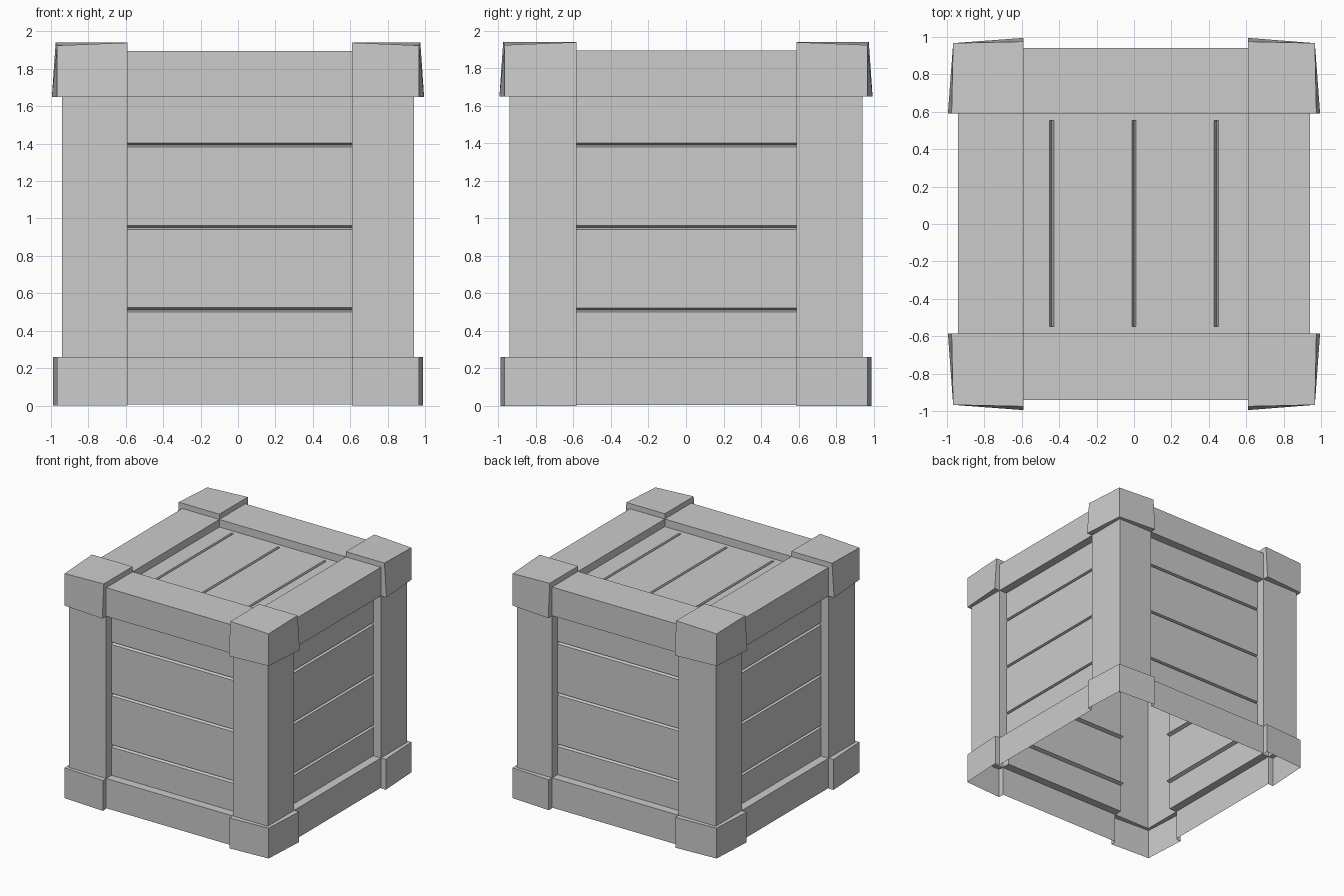
import bpy, bmesh
from mathutils import Matrix, Vector
from math import pi

if "Cube" in bpy.data.objects:
    bpy.data.objects.remove(bpy.data.objects["Cube"])

IN_X = {-1: -0.59, 1: 0.61}    # inner edges of the corner posts
IN_Y = {-1: -0.585, 1: 0.59}
BODY, SHEET = 0.942, 0.87      # frame surface and recessed panel surface
LOW, HIGH, RAIL_TOP, DECK = 0.26, 1.65, 1.895, 1.83
SIDE = {-1: ("left", "front"), 1: ("right", "back")}


def make(name, verts, faces, fix_normals=True, matrix=Matrix()):
    bm = bmesh.new()
    vs = [bm.verts.new(matrix @ Vector(v)) for v in verts]
    for f in faces:
        bm.faces.new([vs[i] for i in f])
    if fix_normals:
        bmesh.ops.remove_doubles(bm, verts=bm.verts, dist=0.0001)
        bmesh.ops.recalc_face_normals(bm, faces=bm.faces)
    me = bpy.data.meshes.new(name)
    bm.to_mesh(me)
    bm.free()
    ob = bpy.data.objects.new(name, me)
    bpy.context.collection.objects.link(ob)
    return ob


def sweep(name, profile, place, a, b):
    """Open sheet: profile points carried from a to b."""
    n = len(profile)
    verts = [place(p, t) for t in (a, b) for p in profile]
    make(name, verts, [(i, i + 1, n + i + 1, n + i) for i in range(n - 1)])


def panel(name, lo, hi, grooves, a, b, margin, matrix):
    """Sheet in local x/y facing +z, with V grooves along x."""
    prof, caps = [(lo, 0)], []
    for g in grooves:
        caps.append(len(prof))
        prof += [(g - 0.011, 0), (g, -0.035), (g + 0.011, 0)]
    prof.append((hi, 0))
    n = len(prof)
    a2, b2 = a + margin, b - margin
    verts = [(t, y, z) for t in (a2, b2) for y, z in prof]
    faces = [(i, n + i, n + i + 1, i + 1) for i in range(n - 1)]
    for c in caps:
        faces += [(c, c + 1, c + 2), (n + c + 2, n + c + 1, n + c)]
    if margin:
        for s, e in ((a, a2), (b2, b)):
            k = len(verts)
            verts += [(s, lo, 0), (e, lo, 0), (e, hi, 0), (s, hi, 0)]
            faces.append((k, k + 1, k + 2, k + 3))
    make(name, verts, faces, False, matrix)


def cap(name, sx, sy, top):
    """Tapered corner cap with short returns down to the frame."""
    zi, zo = (HIGH, RAIL_TOP) if top else (LOW, 0)

    def flare(other, k):
        if other:
            return 0.967
        return (0.975 if k else 0.995) if top else 0.988

    def outer(i, j, k):
        z = (1.925 if i and j else 1.94) if top else 0
        return (sx * flare(j, k) if i else IN_X[sx],
                sy * flare(i, k) if j else IN_Y[sy], z if k else zi)

    def inner(i, j, k):
        return (sx * BODY if i else IN_X[sx], sy * BODY if j else IN_Y[sy], zo if k else zi)

    verts, faces = [], []

    def quad(*pts):
        faces.append(tuple(range(len(verts), len(verts) + 4)))
        verts.extend(pts)

    square = ((0, 0), (1, 0), (1, 1), (0, 1))
    for axis in range(3):
        def key(u, v, w):
            t = [u, v]
            t.insert(axis, w)
            return t
        if top or axis < 2:
            quad(*[outer(*key(u, v, 1)) for u, v in square])
        edges = [((1, 0), (1, 1)), ((0, 1), (1, 1))]
        if not top and axis == 0:
            edges = edges[:1]      # bottom stays open
        if not top and axis == 1:
            edges = edges[:1]
        for p, q in edges:
            p, q = key(*p, 0), key(*q, 0)
            quad(outer(*p), outer(*q), inner(*q), inner(*p))
    make(name, verts, faces)


# Corner posts and caps
for sx in (-1, 1):
    for sy in (-1, 1):
        tag = SIDE[sy][1] + "_" + SIDE[sx][0]
        ix, iy = IN_X[sx], IN_Y[sy]
        sweep("post_" + tag,
              [(ix, sy * SHEET), (ix, sy * BODY), (sx * BODY, sy * BODY),
               (sx * BODY, iy), (sx * SHEET, iy)],
              lambda p, t: (p[0], p[1], t), LOW, HIGH)
        cap("top_cap_" + tag, sx, sy, True)
        cap("bottom_cap_" + tag, sx, sy, False)

# Top and bottom rails
for s in (-1, 1):
    for axis, inset, span in ((0, IN_X, IN_Y), (1, IN_Y, IN_X)):
        side = SIDE[s][axis]
        upper = [(s * SHEET, HIGH), (s * BODY, HIGH), (s * BODY, RAIL_TOP),
                 (inset[s], RAIL_TOP), (inset[s], DECK)]
        lower = [(s * SHEET, LOW), (s * BODY, LOW), (s * BODY, 0.005)]
        if axis == 0:
            place = lambda p, t: (p[0], t, p[1])
        else:
            place = lambda p, t: (t, p[0], p[1])
        sweep("top_rail_" + side, upper, place, span[-1], span[1])
        sweep("bottom_rail_" + side, lower, place, span[-1], span[1])

# Planked side panels, turned around the crate
for n, side in enumerate(("front", "right", "back", "left")):
    a, b = [(-0.59, 0.61), (-0.585, 0.59), (-0.61, 0.59), (-0.59, 0.585)][n]
    m = (Matrix.Rotation(n * pi / 2, 4, 'Z') @ Matrix.Translation((0, -SHEET, 0))
         @ Matrix.Rotation(pi / 2, 4, 'X'))
    panel("panel_" + side, LOW, HIGH, (0.512, 0.952, 1.392), a, b, 0, m)

# Lid panel with shorter grooves
m = Matrix.Translation((0, 0, DECK)) @ Matrix.Rotation(pi / 2, 4, 'Z')
panel("lid_panel", -0.61, 0.59, (-0.44, 0, 0.44), -0.585, 0.59, 0.036, m)
